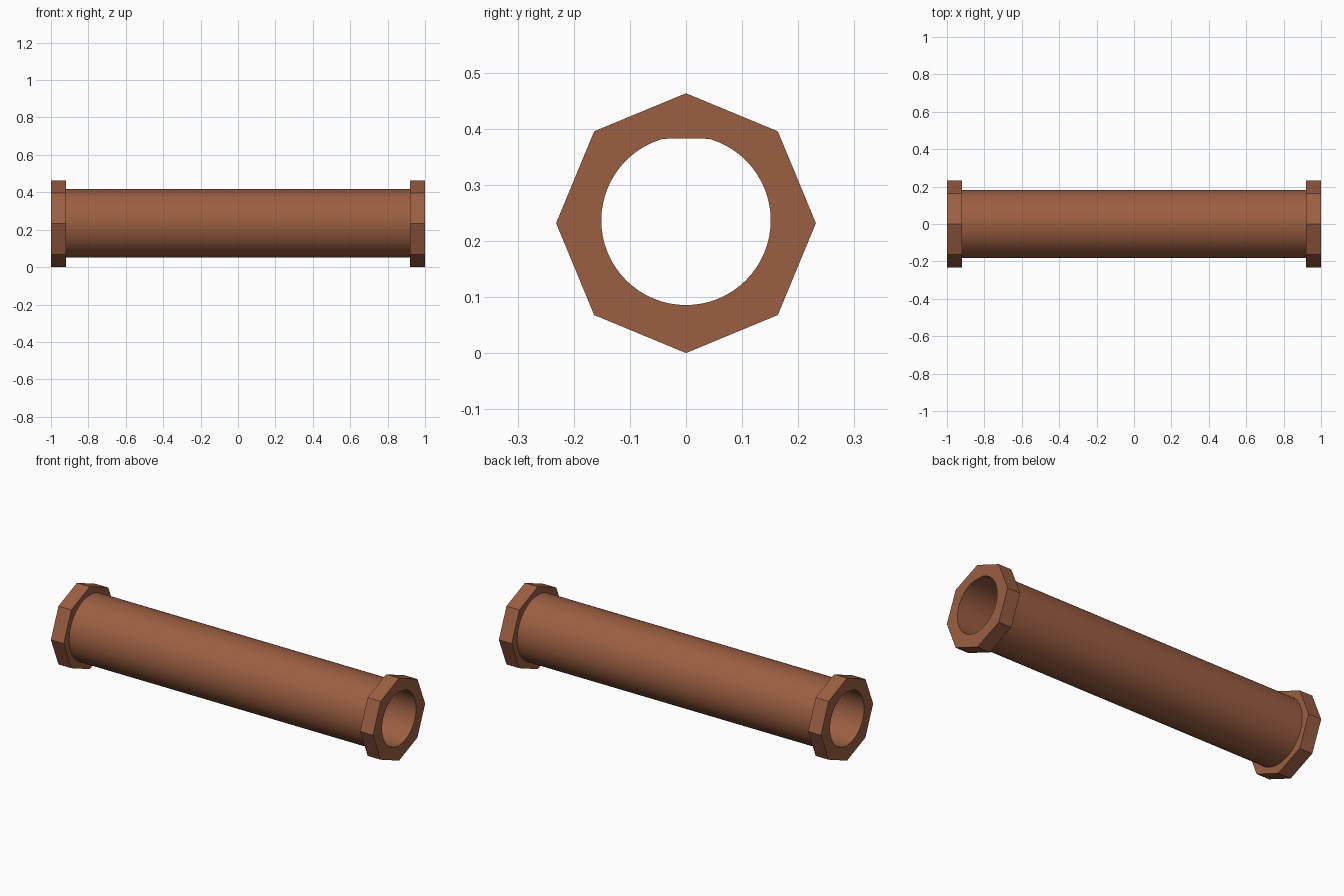
import bpy, bmesh, math

if "Cube" in bpy.data.objects:
    bpy.data.objects.remove(bpy.data.objects["Cube"])

N = 64                       # samples around each ring
CZ = 0.232                   # octagon axis height
copper = bpy.data.materials.new("copper_brown")
copper.diffuse_color = (0.328, 0.114, 0.054, 1)
copper.use_nodes = True
copper.node_tree.nodes["Principled BSDF"].inputs["Base Color"].default_value = copper.diffuse_color


def circle(r, cz, top=9.0):
    return [(r * math.sin(2 * math.pi * i / N),
             min(top, cz + r * math.cos(2 * math.pi * i / N))) for i in range(N)]


def octagon(r):
    pts = []
    for i in range(N):
        a = 2 * math.pi * i / N
        d = r * math.cos(math.pi / 8) / math.cos(a % (math.pi / 4) - math.pi / 8)
        pts.append((d * math.sin(a), CZ + d * math.cos(a)))
    return pts


def loft(name, rings, closed):
    """Skin a list of (x, profile) rings into an object."""
    bm = bmesh.new()
    loops = [[bm.verts.new((x, y, z)) for y, z in prof] for x, prof in rings]
    pairs = list(zip(loops, loops[1:]))
    if closed:
        pairs.append((loops[-1], loops[0]))
    for a, b in pairs:
        for i in range(N):
            j = (i + 1) % N
            bm.faces.new((a[i], a[j], b[j], b[i]))
    bmesh.ops.recalc_face_normals(bm, faces=bm.faces)
    me = bpy.data.meshes.new(name)
    bm.to_mesh(me)
    bm.free()
    me.materials.append(copper)
    ob = bpy.data.objects.new(name, me)
    bpy.context.collection.objects.link(ob)
    bpy.ops.object.select_all(action='DESELECT')
    ob.select_set(True)
    bpy.context.view_layer.objects.active = ob
    bpy.ops.object.shade_smooth_by_angle(angle=math.radians(30))
    return ob


bore = circle(0.151, 0.237, 0.383)    # bore slightly flattened on top
wall = circle(0.183, 0.234)
flange = octagon(0.2315)

# Pipe body, hollow all the way through
loft("pipe_body", [(-0.92, wall), (0.92, wall), (0.92, bore), (-0.92, bore)], True)

# Octagonal end collars
for side, name in ((-1, "left_collar"), (1, "right_collar")):
    a, b = side * 0.92, side * 1.0
    loft(name, [(a, flange), (b, flange), (b, bore), (a, bore)], True)
